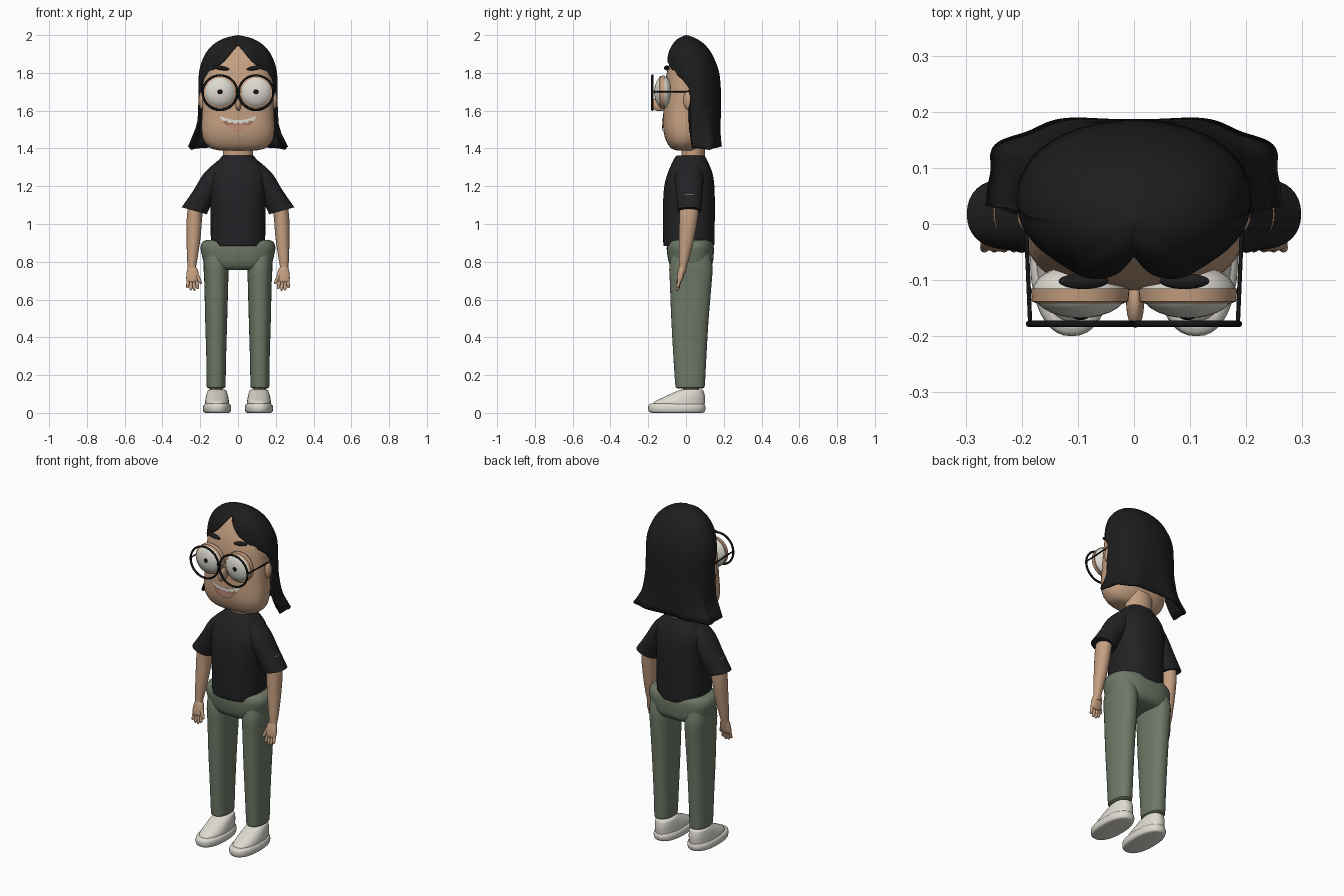
import bpy, bmesh, math
from mathutils import Vector

if "Cube" in bpy.data.objects:
    bpy.data.objects.remove(bpy.data.objects["Cube"])


def material(name, rgb):
    m = bpy.data.materials.new(name)
    m.diffuse_color = (*rgb, 1)
    m.use_nodes = True
    m.node_tree.nodes["Principled BSDF"].inputs["Base Color"].default_value = m.diffuse_color
    return m


SKIN = material("skin", (0.56, 0.35, 0.22))
HAIR = material("black hair", (0.012, 0.012, 0.012))
SHIRT = material("black shirt", (0.016, 0.016, 0.018))
PANTS = material("olive cloth", (0.155, 0.19, 0.135))
WHITE = material("off white", (0.72, 0.70, 0.63))
FRAME = material("frame black", (0.008, 0.007, 0.007))
MOUTH = material("mouth", (0.36, 0.18, 0.11))
TONGUE = material("tongue", (0.55, 0.29, 0.2))


def finish(name, bm, mat, mirror=False, fix=True):
    if fix:
        bmesh.ops.recalc_face_normals(bm, faces=bm.faces)
    mesh = bpy.data.meshes.new(name)
    bm.to_mesh(mesh)
    bm.free()
    ob = bpy.data.objects.new(name, mesh)
    bpy.context.collection.objects.link(ob)
    mesh.materials.append(mat)
    if mirror:
        ob.modifiers.new("Mirror", 'MIRROR').use_mirror_merge = False
    bpy.context.view_layer.objects.active = ob
    bpy.ops.object.select_all(action='DESELECT')
    ob.select_set(True)
    bpy.ops.object.shade_smooth_by_angle(angle=math.radians(50))
    return ob


def smooth_rows(rows, k=4):
    """Catmull-Rom resampling of section rows."""
    out = []
    for i in range(len(rows) - 1):
        p = [rows[max(0, min(len(rows) - 1, i + d))] for d in (-1, 0, 1, 2)]
        for s in range(k):
            t = s / k
            out.append([0.5 * (2 * b + (c - a) * t + (2 * a - 5 * b + 4 * c - d) * t * t
                               + (3 * b - a - 3 * c + d) * t ** 3) for a, b, c, d in zip(*p)])
    return out + [list(rows[-1])]


def lookup(rows, v):
    """Linear lookup on the first column, in either direction."""
    for a, b in zip(rows, rows[1:]):
        if min(a[0], b[0]) <= v <= max(a[0], b[0]) and a[0] != b[0]:
            t = (v - a[0]) / (b[0] - a[0])
            return [p + (q - p) * t for p, q in zip(a, b)]
    return rows[0] if abs(v - rows[0][0]) < abs(v - rows[-1][0]) else rows[-1]


def spow(v, e):
    return math.copysign(abs(v) ** e, v)


def loft(name, rows, mat, n=2.0, mirror=False, segs=32, tilt=0.0, k=4):
    """Rows are (z, x_min, x_max, y_min, y_max), joined by superellipse rings."""
    bm = bmesh.new()
    rings = []
    for z, x0, x1, y0, y1 in smooth_rows(rows, k):
        ring = []
        for j in range(segs):
            a = 2 * math.pi * j / segs
            dx = (x1 - x0) / 2 * spow(math.cos(a), 2 / n)
            dy = (y1 - y0) / 2 * spow(math.sin(a), 2 / n)
            ring.append(bm.verts.new(((x0 + x1) / 2 + dx, (y0 + y1) / 2 + dy, z + tilt * dx)))
        rings.append(ring)
    for r, s in zip(rings, rings[1:]):
        for j in range(segs):
            bm.faces.new((r[j], r[(j + 1) % segs], s[(j + 1) % segs], s[j]))
    bm.faces.new(rings[0])
    bm.faces.new(rings[-1])
    return finish(name, bm, mat, mirror)


def ball(name, c, r, mat, mirror=False, turn=0.0):
    bm = bmesh.new()
    bmesh.ops.create_uvsphere(bm, u_segments=28, v_segments=16, radius=1)
    for v in bm.verts:
        x, z = v.co.x * r[0], v.co.z * r[2]
        v.co = Vector((c[0] + x * math.cos(turn) - z * math.sin(turn), c[1] + v.co.y * r[1],
                       c[2] + x * math.sin(turn) + z * math.cos(turn)))
    return finish(name, bm, mat, mirror)


def rod(name, a, b, r, mat, mirror=False):
    a, b = Vector(a), Vector(b)
    bm = bmesh.new()
    bmesh.ops.create_cone(bm, cap_ends=True, segments=10, radius1=r, radius2=r, depth=(b - a).length)
    q = (b - a).to_track_quat('Z', 'Y')
    for v in bm.verts:
        v.co = q @ v.co + (a + b) / 2
    return finish(name, bm, mat, mirror)


def hoop(name, c, profile, mat):
    """Ring about the y axis from a closed (radius, y) profile."""
    bm = bmesh.new()
    rings = [[bm.verts.new((c[0] + r * math.cos(a), y, c[1] + r * math.sin(a))) for r, y in profile]
             for a in (2 * math.pi * i / 40 for i in range(40))]
    m = len(profile)
    for i in range(40):
        for j in range(m):
            r, s = rings[i], rings[(i + 1) % 40]
            bm.faces.new((r[j], s[j], s[(j + 1) % m], r[(j + 1) % m]))
    return finish(name, bm, mat, True)


# Head, ears, neck and nose
head = [(1.39, .10, -.05, .04), (1.402, .145, -.08, .06), (1.44, .18, -.105, .085), (1.5, .193, -.12, .10),
        (1.6, .19, -.12, .12), (1.7, .187, -.115, .14), (1.8, .18, -.102, .14),
        (1.88, .155, -.075, .12), (1.94, .10, -.04, .08), (1.965, .04, 0, .04)]
HN = 2.5
loft("head", [(z, -r, r, a, b) for z, r, a, b in head], SKIN, HN, segs=48)
ball("ear", (.188, .012, 1.655), (.02, .026, .05), SKIN, True)
loft("neck", [(z, -.08, .08, -.025, .10) for z in (1.30, 1.36, 1.45)], SKIN)
ball("nose", (.002, -.14, 1.635), (.016, .045, .038), SKIN)

# Eyes with lids and pupils
ball("eye", (.096, -.12, 1.698), (.085, .048, .085), WHITE, True)
hoop("eyelid_rim", (.096, 1.698), [(.078, -.115), (.088, -.115), (.086, -.138), (.076, -.142)], SKIN)
ball("pupil", (.095, -.166, 1.70), (.013, .005, .013), FRAME, True)
ball("eyebrow", (.09, -.102, 1.826), (.045, .014, .011), HAIR, True, 0.16)

# Glasses
rim = [(.092 + .006 * math.cos(a), -.178 + .006 * math.sin(a)) for a in (math.pi * i / 4 for i in range(8))]
hoop("glasses_rim", (.095, 1.695), rim, FRAME)
rod("glasses_temple", (.185, -.18, 1.70), (.194, .035, 1.70), .004, FRAME, True)
rod("glasses_bridge", (-.012, -.179, 1.705), (.012, -.179, 1.705), .005, FRAME)

# Smile plates follow the face surface
head_rows = smooth_rows(head, 4)


def face_plate(name, half, low, high, lift, mat):
    bm = bmesh.new()
    cols = []
    for i in range(49):
        x = half * (i / 24 - 1)
        col = []
        for j in range(7):
            z = low(x) + (high(x) - low(x)) * j / 6
            _, r, a, b = lookup(head_rows, z)
            y = (a + b) / 2 - (b - a) / 2 * (1 - abs(x / r) ** HN) ** (1 / HN)
            col.append(bm.verts.new((x, y - lift, z)))
        cols.append(col)
    for p, q in zip(cols, cols[1:]):
        for j in range(6):
            bm.faces.new((p[j], q[j], q[j + 1], p[j + 1]))
    finish(name, bm, mat, fix=False)


def lip_top(x):
    return 1.55 + .025 * (x / .1) ** 2


def lip_low(x):
    return 1.488 + .086 * (x / .1) ** 2


face_plate("mouth", .1, lip_low, lip_top, .004, MOUTH)
face_plate("tongue", .065, lip_low, lambda x: max(lip_low(x), 1.527 - .004 * (x / .06) ** 2), .006, TONGUE)
face_plate("teeth", .094, lambda x: max(lip_low(x), lip_top(x) - .012 - .008 * abs(math.sin(x * 100))),
           lip_top, .007, WHITE)

# Hair shell with a parted fringe and flared ends
hair_rows = smooth_rows([(2.0, .002, 0, .004), (1.985, .068, -.037, .048), (1.96, .118, -.064, .088),
                         (1.92, .16, -.087, .125), (1.87, .188, -.098, .152), (1.8, .207, -.098, .176),
                         (1.7, .208, -.092, .185), (1.55, .21, -.09, .185), (1.47, .225, -.088, .185),
                         (1.40, .268, -.08, .192)])
edge = [(0, 1.95), (8, 1.92), (20, 1.865), (40, 1.81), (65, 1.765), (82, 1.71), (85, 1.41), (110, 1.40), (180, 1.415)]
bm = bmesh.new()
rings = []
for i in range(29):
    ring = []
    for deg in range(0, 360, 2):
        phi = min(deg, 360 - deg)
        end = lookup(edge, phi)[1]
        z = 2 - (2 - end) * (i / 28) ** 1.7
        _, r, y0, y1 = lookup(hair_rows, z)
        low = max(0, min(1, (1.62 - z) / .2))
        n = 2.1 + low * .8
        k = 1 - .15 * math.exp(-(phi / 6) ** 2) + .06 * math.exp(-((phi - 22) / 12) ** 2)
        k += low * .025 * math.cos(math.radians(phi * 9))
        a = math.radians(deg)
        ring.append(bm.verts.new((r * k * spow(math.sin(a), 2 / n),
                                  (y0 + y1) / 2 - (y1 - y0) / 2 * k * spow(math.cos(a), 2 / n), z)))
    rings.append(ring)
for r, s in zip(rings, rings[1:]):
    for j in range(180):
        m = (j + 1) % 180
        bm.faces.new((r[j], s[j], s[m], r[m]))
bm.faces.new(rings[0])
solid = finish("hair", bm, HAIR, fix=False).modifiers.new("Thickness", 'SOLIDIFY')
solid.thickness = .014
solid.offset = -1

# Shirt body and sleeves
loft("shirt", [(z, -r, r, a, b) for z, r, a, b in (
    (.885, .136, -.112, .142), (.893, .143, -.12, .15), (1.0, .145, -.122, .152), (1.1, .147, -.122, .153),
    (1.2, .152, -.115, .15), (1.26, .15, -.10, .142), (1.31, .128, -.08, .125),
    (1.35, .092, -.06, .105), (1.363, .08, -.048, .098))], SHIRT, 2.4, segs=40)
loft("sleeve", [(1.33, .06, .105, -.01, .06), (1.29, .05, .145, -.045, .085), (1.24, .06, .188, -.058, .092),
                (1.16, .12, .237, -.052, .088), (1.085, .158, .288, -.046, .082), (1.07, .165, .298, -.044, .08)],
     SHIRT, 2.2, True, tilt=.28)

# Arms and hands
loft("arm", [(1.16, .17, .25, -.035, .07), (1.05, .188, .27, -.035, .065), (.93, .198, .272, -.037, .045),
             (.82, .214, .27, -.038, .018), (.77, .222, .266, -.038, .004), (.74, .215, .27, -.042, -.004)],
     SKIN, mirror=True)
loft("palm", [(.775, .226, .262, -.036, 0), (.755, .212, .27, -.042, -.004), (.72, .208, .274, -.048, -.012),
              (.698, .212, .272, -.048, -.02), (.69, .222, .262, -.042, -.026)], SKIN, 2.4, True)


def finger(name, x0, x1, y0, y1, z0, z1, r):
    rows = []
    for t, s in ((0, .7), (.15, 1), (.6, 1), (.85, .9), (.96, .55), (1, .15)):
        x, y = x0 + (x1 - x0) * t, y0 + (y1 - y0) * t
        rows.append((z0 + (z1 - z0) * t, x - r * s, x + r * s, y - r * s, y + r * s))
    loft(name, rows, SKIN, mirror=True, segs=12, k=2)


for i, tip in enumerate((.656, .646, .648, .66)):
    finger("finger_%d" % (i + 1), .22 + .0145 * i, .213 + .018 * i, -.033, -.045, .71, tip, .0085)
finger("thumb", .222, .197, -.03, -.045, .745, .683, .01)

# Trousers
loft("hips", [(z, -r, r, a, b) for z, r, a, b in (
    (.915, .165, -.08, .125), (.905, .187, -.095, .14), (.875, .198, -.102, .147), (.83, .19, -.098, .146),
    (.79, .18, -.088, .14), (.765, .165, -.07, .12), (.757, .13, -.04, .09))], PANTS, 2.5, segs=40)
loft("trouser_leg", [(.86, .06, .175, -.07, .12), (.78, .05, .182, -.088, .14), (.68, .052, .178, -.085, .135),
                     (.5, .057, .174, -.078, .12), (.3, .063, .168, -.067, .108), (.15, .066, .166, -.057, .10),
                     (.135, .07, .162, -.053, .096), (.128, .08, .152, -.04, .085)], PANTS, 2.3, True)
loft("ankle", [(z, .083, .147, -.015, .07) for z in (.14, .115, .09)], SKIN, mirror=True)

# Shoes
loft("shoe_sole", [(0, .05, .17, -.18, .085), (.006, .04, .182, -.195, .098), (.025, .036, .186, -.20, .104),
                   (.042, .04, .182, -.197, .1), (.05, .05, .172, -.185, .092)], WHITE, 2.3, True, segs=40)
loft("shoe_upper", [(.04, .046, .176, -.178, .098), (.06, .048, .174, -.165, .1), (.085, .052, .17, -.115, .1),
                    (.108, .058, .164, -.065, .096), (.12, .064, .158, -.035, .09), (.125, .078, .144, -.015, .075)],
     WHITE, 2.2, True, segs=40)
